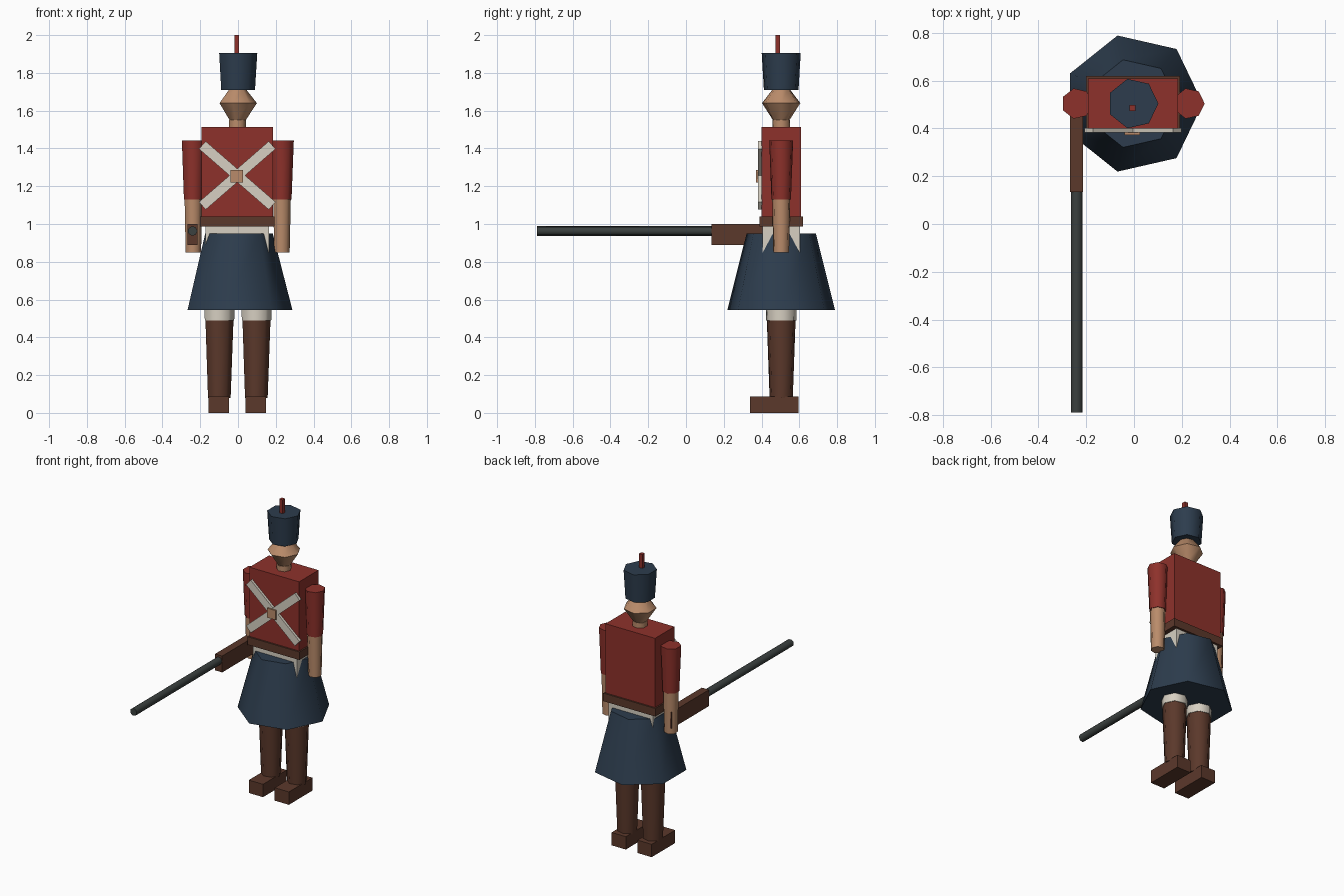
import bpy, bmesh, math
from mathutils import Matrix, Vector

if "Cube" in bpy.data.objects:
    bpy.data.objects.remove(bpy.data.objects["Cube"], do_unlink=True)

CX, CY = -0.004, 0.504   # body axis
SIDES = 7


def material(name, rgb):
    m = bpy.data.materials.new(name)
    m.use_nodes = True
    m.diffuse_color = (*rgb, 1)
    m.node_tree.nodes["Principled BSDF"].inputs["Base Color"].default_value = (*rgb, 1)
    return m


navy = material("navy cloth", (0.026, 0.046, 0.075))
red = material("red cloth", (0.27, 0.031, 0.024))
skin = material("skin", (0.49, 0.26, 0.145))
brown = material("brown leather", (0.105, 0.04, 0.024))
white = material("off white cloth", (0.68, 0.63, 0.54))
iron = material("dark iron", (0.043, 0.052, 0.05))


def finish(name, bm, mat):
    bmesh.ops.recalc_face_normals(bm, faces=bm.faces)
    mesh = bpy.data.meshes.new(name)
    bm.to_mesh(mesh)
    bm.free()
    mesh.materials.append(mat)
    obj = bpy.data.objects.new(name, mesh)
    bpy.context.scene.collection.objects.link(obj)
    return obj


def box(name, mat, center, size, turn=0):
    """Box of the given size, turned about the y axis."""
    bm = bmesh.new()
    mtx = (Matrix.Translation(center) @ Matrix.Rotation(turn, 4, 'Y')
           @ Matrix.Diagonal((*size, 1)))
    bmesh.ops.create_cube(bm, size=1, matrix=mtx)
    return finish(name, bm, mat)


def lathe(name, mat, x, y, rings, to_world=None):
    """Seven-sided solid through (radius, height) rings, smooth round the sides."""
    bm = bmesh.new()
    loops = []
    for r, z in rings:
        angles = [math.tau * i / SIDES for i in range(SIDES)]
        loops.append([bm.verts.new((x + r * math.cos(a), y + r * math.sin(a), z))
                      for a in angles])
    for low, high in zip(loops, loops[1:]):
        for i in range(SIDES):
            j = (i + 1) % SIDES
            bm.faces.new((low[i], low[j], high[j], high[i])).smooth = True
    for loop in loops:
        for i in range(SIDES):
            bm.edges.get((loop[i], loop[i - 1])).smooth = False
    bm.faces.new(loops[0])
    bm.faces.new(loops[-1])
    if to_world:
        bm.transform(to_world)
    return finish(name, bm, mat)


# Legs, boots and arms on both sides
for side, s in (("left", 1), ("right", -1)):
    leg_x = CX + s * 0.098
    box(f"{side}_foot", brown, (leg_x, 0.467, 0.044), (0.108, 0.255, 0.088))
    lathe(f"{side}_boot", brown, leg_x, CY, [(0.063, 0.08), (0.078, 0.49)])
    lathe(f"{side}_trouser_leg", white, leg_x, CY, [(0.082, 0.49), (0.084, 0.6)])
    arm_x = CX + s * 0.2345
    lathe(f"{side}_sleeve", red, arm_x, CY, [(0.053, 1.13), (0.065, 1.442)])
    lathe(f"{side}_forearm", skin, arm_x, CY, [(0.043, 0.85), (0.049, 1.135)])

# Skirt, hips, belt and jacket
lathe("skirt", navy, CX, CY, [(0.292, 0.545), (0.188, 0.95)])
box("hips", white, (CX, CY, 0.925), (0.334, 0.2, 0.15))
box("belt", brown, (CX, CY, 1.013), (0.395, 0.232, 0.055))
box("jacket", red, (CX, CY, 1.277), (0.376, 0.21, 0.475))

# Crossed chest straps and buckle
for name, s in (("strap_down_left", 1), ("strap_down_right", -1)):
    box(name, white, (CX, 0.392, 1.257), (0.49, 0.02, 0.054), s * math.radians(41))
box("strap_buckle", skin, (CX - 0.003, 0.384, 1.253), (0.065, 0.025, 0.065))

# Neck, head, hat and plume
lathe("neck", skin, CX, CY, [(0.047, 1.51), (0.047, 1.55)])
lathe("head", skin, CX, CY, [(0.045, 1.55), (0.104, 1.64), (0.045, 1.715)])
lathe("hat", navy, CX, CY, [(0.094, 1.71), (0.106, 1.905)])
box("hat_plume", red, (CX - 0.002, 0.486, 1.95), (0.025, 0.025, 0.1))

# Musket pointing forward
gun_x = CX - 0.2365
box("musket_stock", brown, (gun_x, 0.337, 0.945), (0.054, 0.406, 0.112))
forward = Matrix.Translation((gun_x, 0, 0.963)) @ Matrix.Rotation(math.radians(90), 4, 'X')
lathe("musket_barrel", iron, 0, 0, [(0.026, -0.15), (0.026, 0.789)], forward)
